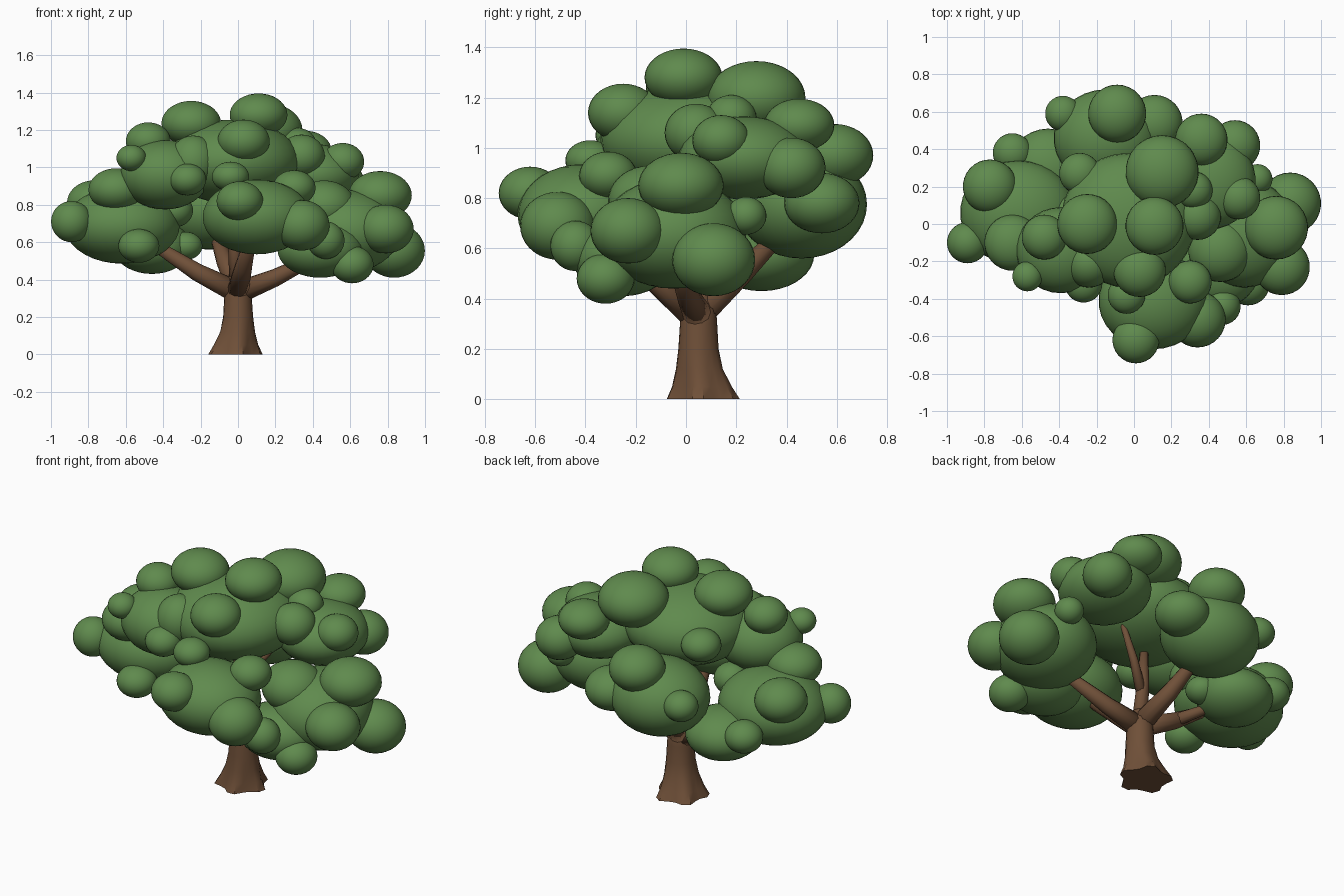
import bpy, bmesh, math
from mathutils import Vector, Matrix


def material(name, color):
    m = bpy.data.materials.new(name)
    m.diffuse_color = color
    return m


LEAF = material("leaf_green", (0.115, 0.255, 0.075, 1))
BARK = material("bark_brown", (0.16, 0.08, 0.04, 1))


def finish(bm, name, mat):
    for f in bm.faces:
        f.smooth = True
    me = bpy.data.meshes.new(name)
    bm.to_mesh(me)
    bm.free()
    me.materials.append(mat)
    ob = bpy.data.objects.new(name, me)
    bpy.context.collection.objects.link(ob)
    return ob


def ball(bm, x, y, z, rx, ry, rz):
    m = Matrix.Translation((x, y, z)) @ Matrix.Diagonal((rx, ry, rz, 1))
    bmesh.ops.create_uvsphere(bm, u_segments=30, v_segments=18, radius=1, matrix=m)


def cluster(name, core, puffs):
    # one large flattened ball with smaller balls budding from it
    bm = bmesh.new()
    ball(bm, *core)
    for x, y, z, r, rz in puffs:
        ball(bm, x, y, z, r, r, rz)
    return finish(bm, name, LEAF)


def tube(bm, points, radii, n=12, lobes=None):
    # loft rings along a path, capped at both ends
    pts = [Vector(p) for p in points]
    rings = []
    for i, p in enumerate(pts):
        d = (pts[min(i + 1, len(pts) - 1)] - pts[max(i - 1, 0)]).normalized()
        q = d.to_track_quat('Z', 'Y')
        if lobes:
            q.identity()
        ring = []
        for k in range(n):
            a = 2 * math.pi * k / n
            r = radii[i] * (1 + (lobes[i] * math.cos(5 * a + 0.6) if lobes else 0))
            ring.append(bm.verts.new(p + q @ Vector((r * math.cos(a), r * math.sin(a), 0))))
        rings.append(ring)
    for a, b in zip(rings, rings[1:]):
        for k in range(n):
            bm.faces.new((a[k], a[(k + 1) % n], b[(k + 1) % n], b[k]))
    bm.faces.new(rings[0][::-1])
    bm.faces.new(rings[-1])


# trunk with flared root base
bm = bmesh.new()
tube(bm, [(-0.02, 0.07, 0), (-0.015, 0.065, 0.05), (-0.005, 0.055, 0.12), (0, 0.05, 0.2),
          (0, 0.05, 0.3), (0, 0.05, 0.36), (0, 0.05, 0.42)],
     [0.135, 0.114, 0.093, 0.08, 0.074, 0.07, 0.045], 20,
     [0.15, 0.1, 0.04, 0.01, 0, 0, 0])
trunk = finish(bm, "trunk", BARK)
bpy.context.view_layer.objects.active = trunk
trunk.select_set(True)
bpy.ops.object.shade_smooth_by_angle(angle=math.radians(40))

# branches reaching into the clusters: size, path
BRANCHES = {
    "left": (1, [(0, 0.05, 0.33), (-0.22, 0.07, 0.44), (-0.5, 0.08, 0.62)]),
    "right": (1, [(0, 0.05, 0.33), (0.2, 0.01, 0.41), (0.5, -0.05, 0.56)]),
    "front": (1, [(0.0, 0.03, 0.34), (0.03, -0.12, 0.47), (0.08, -0.34, 0.66)]),
    "back": (1, [(0, 0.06, 0.35), (-0.07, 0.22, 0.5), (-0.14, 0.42, 0.7)]),
    "top": (0.75, [(0, 0.05, 0.36), (-0.02, 0.05, 0.6), (-0.04, 0.04, 0.88)]),
    "top_fork": (0.5, [(-0.01, 0.05, 0.55), (0.06, 0.07, 0.72), (0.2, 0.13, 0.9)]),
    "left_twig": (0.6, [(-0.22, 0.07, 0.44), (-0.33, 0.17, 0.5), (-0.43, 0.25, 0.56)]),
}
for key, (s, path) in BRANCHES.items():
    bm = bmesh.new()
    tube(bm, path, [0.06 * s, 0.047 * s, 0.026 * s])
    finish(bm, key + "_branch", BARK)

# foliage clusters: core (x,y,z,rx,ry,rz), then puffs (x,y,z,r,rz)
cluster("crown_foliage", (-0.03, 0.02, 1.03, 0.36, 0.36, 0.225), [
    (0.11, -0.01, 1.28, 0.155, 0.115), (-0.25, 0.0, 1.235, 0.16, 0.12),
    (0.15, 0.28, 1.2, 0.195, 0.145), (0.03, -0.25, 1.14, 0.14, 0.115),
    (-0.29, 0.27, 1.04, 0.11, 0.09), (0.34, 0.04, 1.06, 0.125, 0.115)])

cluster("left_foliage", (-0.62, 0.06, 0.69, 0.31, 0.28, 0.205), [
    (-0.89, -0.1, 0.71, 0.11, 0.11), (-0.65, -0.1, 0.88, 0.15, 0.115),
    (-0.77, 0.2, 0.81, 0.145, 0.12), (-0.53, -0.2, 0.58, 0.11, 0.09),
    (-0.34, 0.05, 0.77, 0.1, 0.09)])

cluster("lower_left_back_foliage", (-0.46, 0.3, 0.575, 0.21, 0.21, 0.145), [
    (-0.65, 0.38, 0.63, 0.105, 0.09), (-0.28, 0.24, 0.58, 0.09, 0.075)])

cluster("upper_left_foliage", (-0.39, -0.14, 0.96, 0.24, 0.23, 0.185), [
    (-0.48, -0.07, 1.14, 0.12, 0.1), (-0.57, -0.28, 1.05, 0.08, 0.07),
    (-0.24, -0.21, 1.03, 0.13, 0.14), (-0.27, -0.32, 0.935, 0.1, 0.085)])

cluster("front_foliage", (0.1, -0.41, 0.735, 0.29, 0.26, 0.2), [
    (-0.04, -0.38, 0.95, 0.1, 0.08), (0.01, -0.62, 0.82, 0.125, 0.105),
    (0.34, -0.51, 0.69, 0.15, 0.135), (0.3, -0.31, 0.89, 0.115, 0.095),
    (0.47, -0.44, 0.61, 0.1, 0.1)])

cluster("right_foliage", (0.59, -0.05, 0.66, 0.28, 0.29, 0.22), [
    (0.76, -0.02, 0.85, 0.17, 0.13), (0.79, -0.23, 0.67, 0.15, 0.13),
    (0.835, 0.11, 0.555, 0.165, 0.145), (0.66, 0.24, 0.73, 0.08, 0.075),
    (0.46, -0.14, 0.79, 0.17, 0.14)])

cluster("lower_right_foliage", (0.44, -0.25, 0.56, 0.23, 0.2, 0.15), [
    (0.61, -0.32, 0.48, 0.115, 0.1)])

cluster("back_foliage", (-0.15, 0.46, 0.775, 0.28, 0.26, 0.215), [
    (-0.09, 0.59, 0.97, 0.155, 0.125), (0.11, 0.54, 0.78, 0.15, 0.12),
    (-0.38, 0.59, 0.82, 0.095, 0.085)])

cluster("back_right_foliage", (0.4, 0.23, 0.96, 0.25, 0.26, 0.165), [
    (0.36, 0.45, 1.09, 0.14, 0.105), (0.54, 0.42, 0.92, 0.135, 0.12),
    (0.56, 0.14, 1.03, 0.115, 0.1), (0.32, 0.18, 1.12, 0.1, 0.09)])
